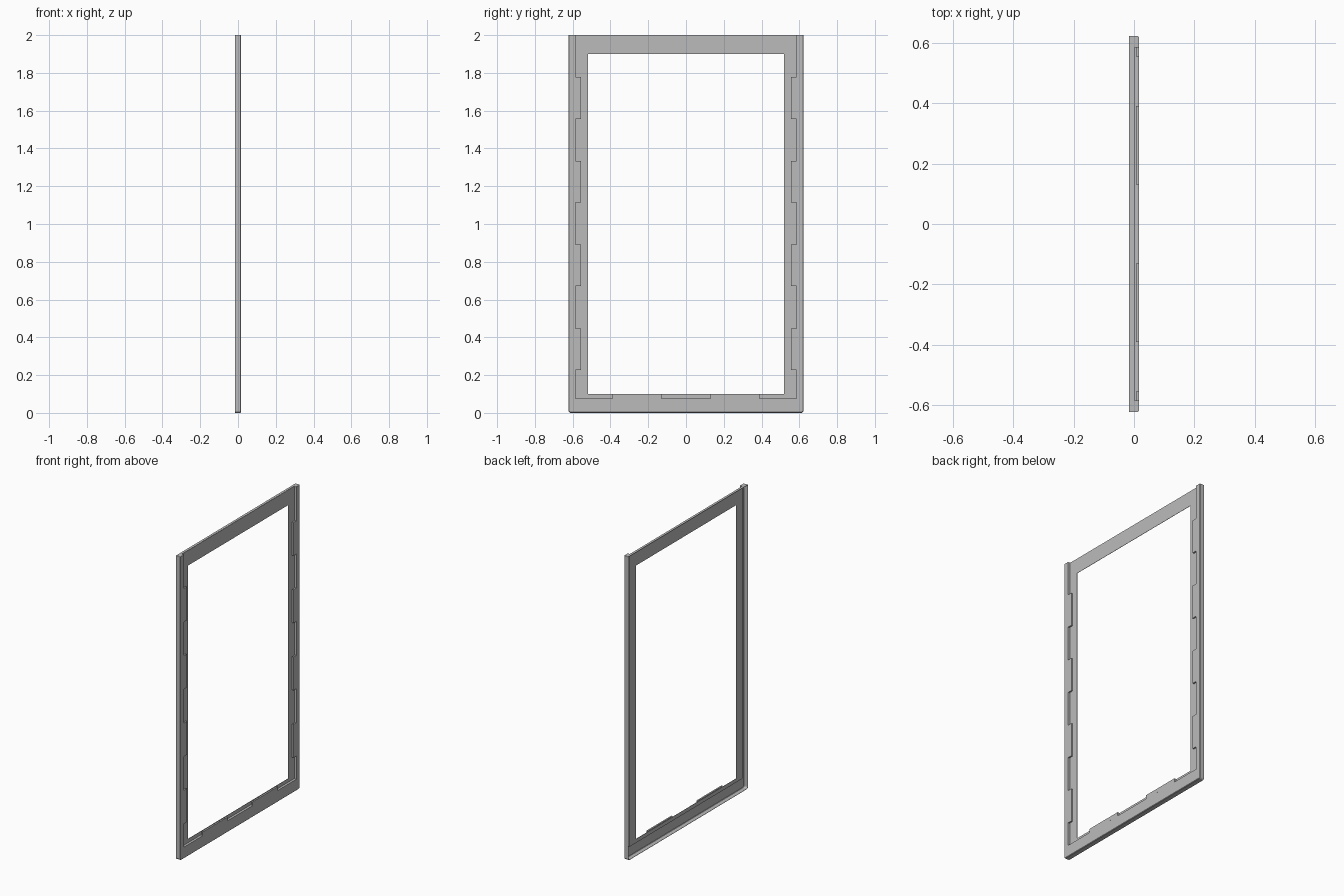
import bpy, bmesh, math

old = bpy.data.objects.get("Cube")
if old:
    bpy.data.objects.remove(old, do_unlink=True)

HY, H = 0.621, 1.999            # half width and height of the frame
BACK, FRONT = -0.016, 0.015     # depth range
SIDE, SILL = 0.585, 0.075       # inner edge of the raised border

grey = bpy.data.materials.new("frame_grey")
grey.use_nodes = True
grey.diffuse_color = (0.5, 0.5, 0.5, 1)
grey.node_tree.nodes["Principled BSDF"].inputs["Base Color"].default_value = (0.5, 0.5, 0.5, 1)


def finish(name, bm, sheet=0.0):
    bmesh.ops.remove_doubles(bm, verts=bm.verts, dist=0.0001)
    bmesh.ops.recalc_face_normals(bm, faces=bm.faces)
    mesh = bpy.data.meshes.new(name)
    bm.to_mesh(mesh)
    bm.free()
    obj = bpy.data.objects.new(name, mesh)
    bpy.context.collection.objects.link(obj)
    mesh.materials.append(grey)
    if sheet:
        mod = obj.modifiers.new("sheet", 'SOLIDIFY')
        mod.thickness = sheet
        mod.offset = 0
    return obj


def u_path(half, base, r, steps=5):
    """U-shaped outline in (y, z) with rounded lower corners."""
    arc = [math.pi / 2 * i / steps for i in range(steps + 1)]
    right = [(half - r + r * math.sin(a), base + r - r * math.cos(a)) for a in arc]
    right.append((half, H))
    return [(-y, z) for y, z in reversed(right)] + right


def bridge(bm, a, b, closed=False):
    n = len(a)
    for i in range(n if closed else n - 1):
        j = (i + 1) % n
        bm.faces.new((a[i], a[j], b[j], b[i]))


# Folded channel: outer wall, bevelled edge, front lip and step, open at the back
bm = bmesh.new()
loops = []
for x, half, base, r in ((BACK, HY, 0.001, 0.012), (FRONT - 0.003, HY, 0.001, 0.012),
                         (FRONT, HY - 0.003, 0.004, 0.009),
                         (FRONT, SIDE, SILL, 0), (0, SIDE, SILL, 0)):
    loops.append([bm.verts.new((x, y, z)) for y, z in u_path(half, base, r)])
for a, b in zip(loops, loops[1:]):
    bridge(bm, a, b)
bmesh.ops.remove_doubles(bm, verts=bm.verts, dist=0.0001)
channel = finish("outer_channel", bm, 0.002)

# Top wall: narrow flange with deeper caps over the two side channels
bm = bmesh.new()
outline = [(BACK, HY), (FRONT - 0.003, HY), (FRONT, HY - 0.003), (FRONT, SIDE), (0, SIDE)]
outline += [(x, -y) for x, y in reversed(outline)]
bm.faces.new([bm.verts.new((x, y, H)) for x, y in outline])
finish("top_wall", bm, 0.002)

# Recessed panel with the large opening
bm = bmesh.new()
rings = []
for half, low, high in ((SIDE, SILL, H), (0.52, 0.1, 1.9)):
    rings.append([bm.verts.new((0, y, z)) for y, z in
                  ((-half, low), (half, low), (half, high), (-half, high))])
bridge(bm, rings[0], rings[1], closed=True)
finish("recessed_panel", bm, 0.002)


def tab(name, y0, y1, z0, z1):
    bm = bmesh.new()
    bmesh.ops.create_cube(bm, size=1)
    x0, x1 = 0.006, FRONT + 0.001
    for v in bm.verts:
        v.co = ((x0 + x1) / 2 + v.co.x * (x1 - x0),
                (y0 + y1) / 2 + v.co.y * (y1 - y0),
                (z0 + z1) / 2 + v.co.z * (z1 - z0))
    finish(name, bm)


# Retaining tabs along both sides and the sill
for label, s in (("left", 1), ("right", -1)):
    for i in range(4):
        z = 0.228 + i * 0.443
        tab(f"{label}_tab_{i + 1}", *sorted((s * 0.555, s * SIDE)), z, z + 0.22)
    tab(f"{label}_sill_tab", *sorted((s * 0.13, s * 0.39)), SILL, 0.1)
